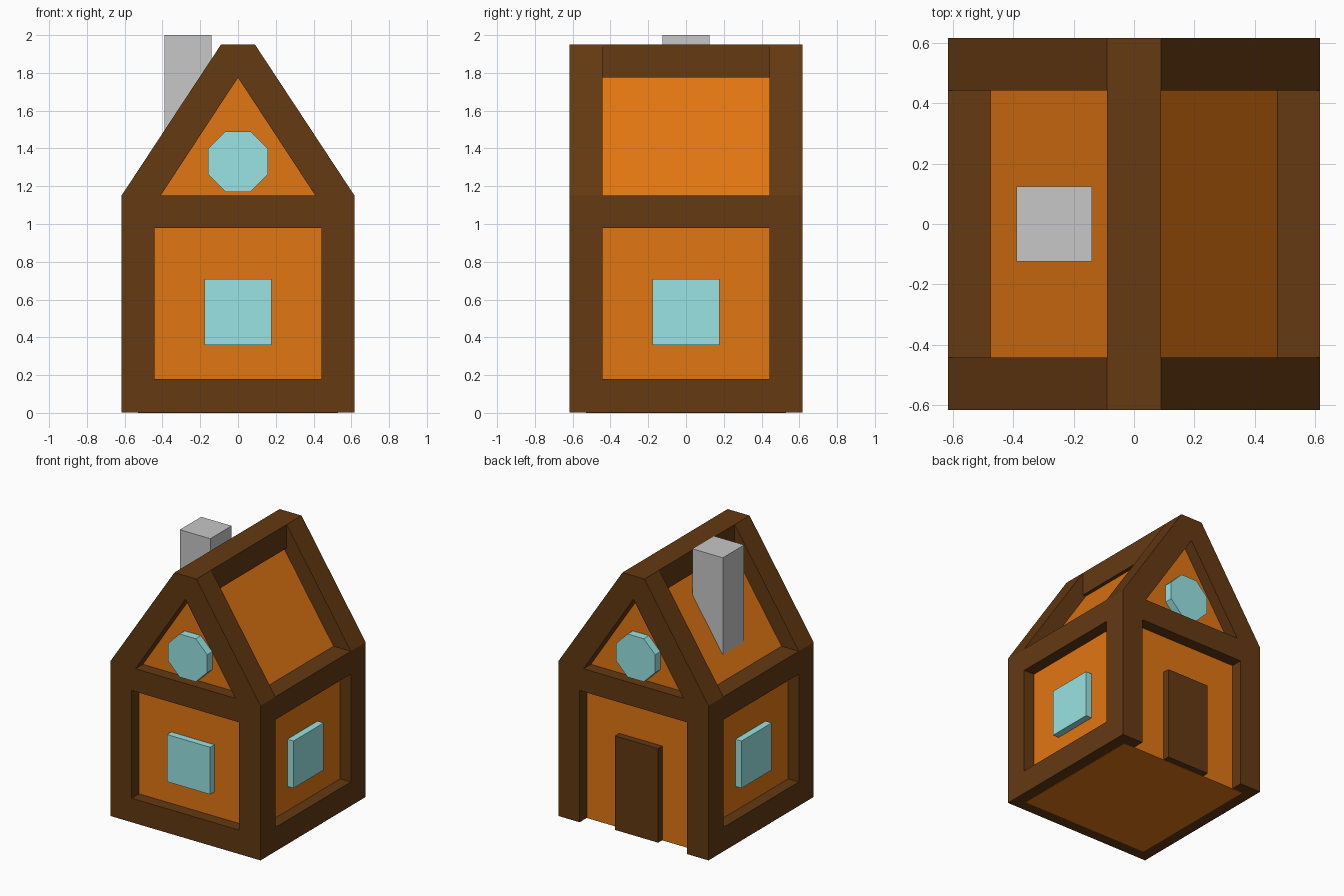
import bpy
import math

cube = bpy.data.objects.get("Cube")
if cube:
    bpy.data.objects.remove(cube, do_unlink=True)


def material(name, r, g, b):
    m = bpy.data.materials.new(name)
    m.use_nodes = True
    m.diffuse_color = (r, g, b, 1)
    m.node_tree.nodes["Principled BSDF"].inputs["Base Color"].default_value = (r, g, b, 1)
    return m


timber = material("dark timber", 0.127, 0.041, 0.006)
plaster = material("orange wall", 0.75, 0.18, 0.006)
glass = material("pale blue glass", 0.32, 0.77, 0.77)
stone = material("grey stone", 0.57, 0.57, 0.57)


def prism(name, profile, y0, y1, mat):
    """Extrude an (x, z) profile along y, with consistent outward normals."""
    n = len(profile)
    area = sum(profile[i - 1][0] * profile[i][1] - profile[i][0] * profile[i - 1][1] for i in range(n))
    if area < 0:
        profile = profile[::-1]
    verts = [(x, y, z) for y in (y0, y1) for x, z in profile]
    faces = [list(range(n)), list(range(2 * n - 1, n - 1, -1))]
    faces += [(i, i + n, (i + 1) % n + n, (i + 1) % n) for i in range(n)]
    mesh = bpy.data.meshes.new(name)
    mesh.from_pydata(verts, [], faces)
    mesh.materials.append(mat)
    obj = bpy.data.objects.new(name, mesh)
    bpy.context.collection.objects.link(obj)
    return obj


def box(name, x, y, z, mat):
    """Box from (low, high) pairs on each axis."""
    return prism(name, [(x[0], z[0]), (x[1], z[0]), (x[1], z[1]), (x[0], z[1])], y[0], y[1], mat)


def span(side, a, b):
    return sorted((side * a, side * b))


OUT, INN, WALL, PANE = 0.617, 0.442, 0.53, 0.58   # distances from the centre
BASE, SILL, PLATE, EAVE = 0.002, 0.18, 0.98, 1.15  # heights
RIDGE, TOP = 1.775, 1.95
inside = (-INN, INN)
opening, opening_z = (-0.177, 0.177), (0.36, 0.71)

# House body with pitched roof
prism("house_body", [(-WALL, 0), (WALL, 0), (WALL, 1.067), (0, 1.87), (-WALL, 1.067)],
      -WALL, WALL, plaster)

# Timber frame, mirrored left and right
for side, label in ((1, "left"), (-1, "right")):
    edge = span(side, INN, OUT)
    for end, face in ((-1, "front"), (1, "back")):
        depth = span(end, INN, OUT)
        box(f"{label}_{face}_post", edge, depth, (BASE, EAVE), timber)
        rafter = [(OUT, EAVE), (0.09, TOP), (0.09, RIDGE), (0, RIDGE), (0.41, EAVE)]
        prism(f"{label}_{face}_rafter", [(side * x, z) for x, z in rafter], *depth, timber)
    box(f"{label}_sill_beam", edge, inside, (BASE, SILL), timber)
    box(f"{label}_eave_beam", edge, inside, (PLATE, EAVE), timber)
    box(f"{label}_window", span(side, WALL - 0.02, PANE), opening, opening_z, glass)

# Cross beams; the doorway side has no sill
box("front_sill_beam", inside, (-OUT, -INN), (BASE, SILL), timber)
box("front_tie_beam", inside, (-OUT, -INN), (PLATE, EAVE), timber)
box("back_tie_beam", inside, (INN, OUT), (PLATE, EAVE), timber)
box("ridge_beam", (-0.09, 0.09), (-OUT, OUT), (RIDGE, TOP), timber)

# Front window and back door
box("front_window", opening, (-PANE, -WALL + 0.02), opening_z, glass)
box("back_door", opening, (WALL - 0.02, PANE), (BASE, 0.7), timber)

# Octagonal gable windows
radius = 0.16 / math.cos(math.pi / 8)
angles = [math.pi / 8 + i * math.pi / 4 for i in range(8)]
octagon = [(radius * math.cos(a), 1.33 + radius * math.sin(a)) for a in angles]
for end, face in ((-1, "front"), (1, "back")):
    prism(f"{face}_gable_window", octagon, *span(end, WALL - 0.02, PANE + 0.01), glass)

# Chimney
box("chimney", (-0.39, -0.14), (-0.125, 0.125), (1.2, 2.0), stone)
